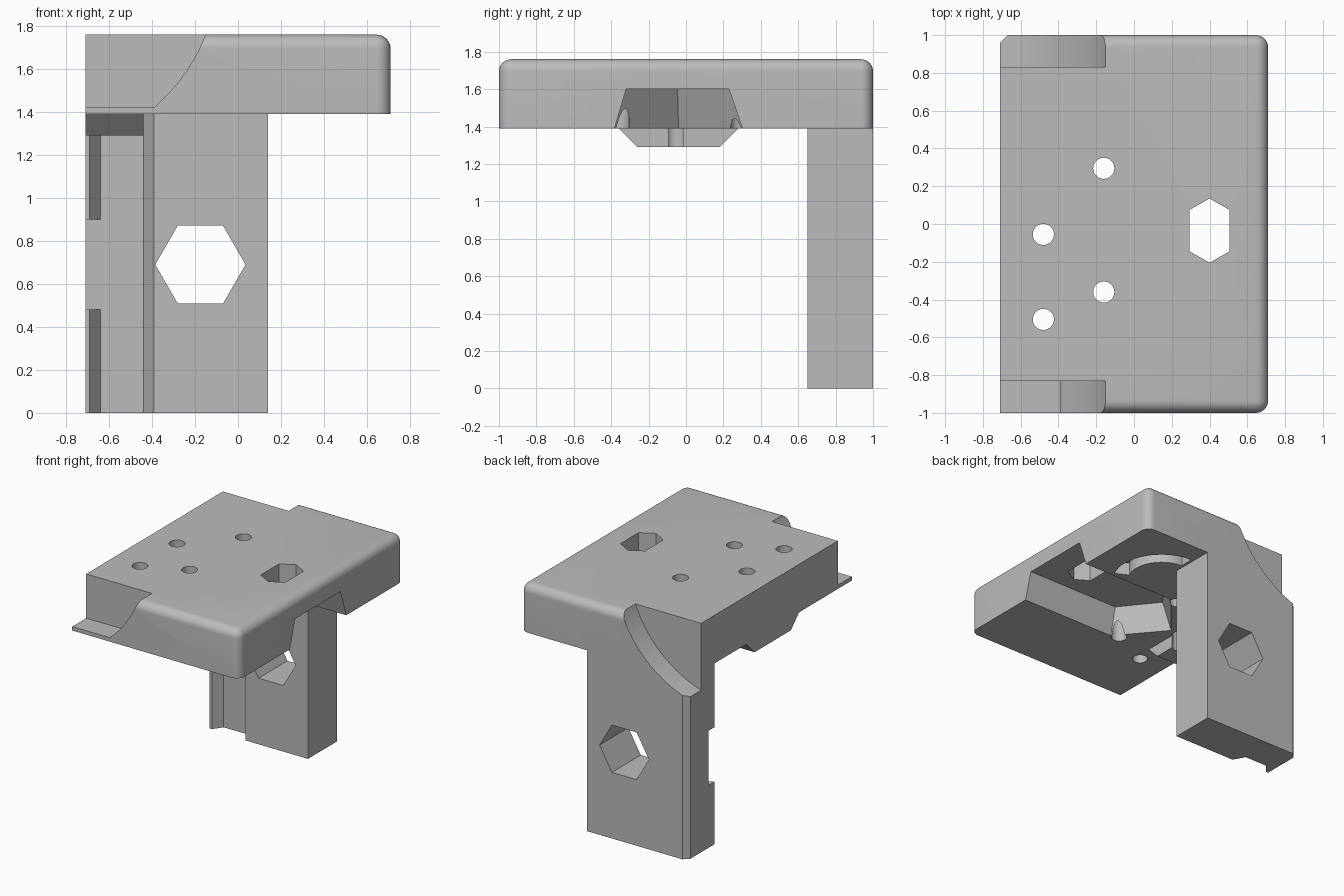
import bpy, bmesh, math
from mathutils import Vector

cube = bpy.data.objects.get("Cube")
if cube:
    bpy.data.objects.remove(cube, do_unlink=True)

grey = bpy.data.materials.new("plain grey")
grey.use_nodes = True
colour = (0.5, 0.5, 0.5, 1)
grey.diffuse_color = colour
grey.node_tree.nodes["Principled BSDF"].inputs["Base Color"].default_value = colour


def add_object(name, bm):
    bmesh.ops.recalc_face_normals(bm, faces=bm.faces)
    mesh = bpy.data.meshes.new(name)
    bm.to_mesh(mesh)
    bm.free()
    mesh.materials.append(grey)
    obj = bpy.data.objects.new(name, mesh)
    bpy.context.collection.objects.link(obj)
    return obj


def loft(name, lower, upper):
    """Solid between two matching loops of 3D points."""
    bm = bmesh.new()
    a = [bm.verts.new(p) for p in lower]
    b = [bm.verts.new(p) for p in upper]
    bm.faces.new(a)
    bm.faces.new(b)
    for i in range(len(a)):
        j = (i + 1) % len(a)
        bm.faces.new((a[i], a[j], b[j], b[i]))
    return add_object(name, bm)


def prism_z(name, outline, z0, z1):
    return loft(name, [(x, y, z0) for x, y in outline], [(x, y, z1) for x, y in outline])


def prism_y(name, outline, y0, y1):
    return loft(name, [(x, y0, z) for x, z in outline], [(x, y1, z) for x, z in outline])


def rect(x0, x1, y0, y1):
    return [(x0, y0), (x1, y0), (x1, y1), (x0, y1)]


def arc(cx, cy, r, start, end, steps):
    angles = [math.radians(start + (end - start) * i / steps) for i in range(steps + 1)]
    return [(cx + r * math.cos(t), cy + r * math.sin(t)) for t in angles]


def combine(target, tool, operation):
    mod = target.modifiers.new(tool.name, "BOOLEAN")
    mod.operation = operation
    mod.solver = "EXACT"
    mod.object = tool
    bpy.context.view_layer.objects.active = target
    bpy.ops.object.modifier_apply(modifier=mod.name)
    bpy.data.objects.remove(tool, do_unlink=True)


# Top slab, rounded along its top rim and the two corners at +x
SLAB, TOP = 1.39, 1.76
bracket = prism_z("bracket", rect(-0.71, 0.71, -1, 1), SLAB, TOP)
bm = bmesh.new()
bm.from_mesh(bracket.data)
rounded = []
for e in bm.edges:
    mid = (e.verts[0].co + e.verts[1].co) / 2
    on_rim = mid.z > TOP - 0.01 and mid.x > -0.5
    on_corner = mid.x > 0.7 and abs(mid.y) > 0.9 and mid.z > SLAB + 0.01
    if on_rim or on_corner:
        rounded.append(e)
bmesh.ops.bevel(bm, geom=rounded, offset=0.065, segments=8, profile=0.5, affect="EDGES")
bm.to_mesh(bracket.data)
bm.free()

# Rear leg with a stepped, lipped edge
leg = prism_z("leg", [(0.14, 0.65), (0.14, 1), (-0.67, 1), (-0.71, 0.96), (-0.71, 0.67),
                      (-0.69, 0.67), (-0.64, 0.74), (-0.44, 0.74), (-0.39, 0.65)], 0, 1.5)
combine(bracket, leg, "UNION")

# Tapered boss under the slab
boss = loft("boss", [(x, y, 1.29) for x, y in rect(-0.71, -0.44, -0.26, 0.18)],
            [(x, y, SLAB) for x, y in rect(-0.71, -0.44, -0.36, 0.28)])
combine(bracket, boss, "UNION")

# Gap in the leg lip
combine(bracket, prism_z("lip_gap", rect(-0.8, -0.635, 0.6, 0.74), 0.48, 0.9), "DIFFERENCE")

# Curved corner cuts, the front one leaving a thin flange
cx, cz, r = -0.96, 2.08, 0.87
for name, floor, y0, y1 in (("front_cut", 1.42, -1.1, -0.83), ("rear_cut", 1.0, 0.83, 1.1)):
    curve = [p for p in arc(cx, cz, r, -15, -75, 40) if p[1] > floor]
    if floor > 1.1:
        curve += [(-0.39, floor), (-0.8, floor)]
    outline = curve + [(curve[-1][0], 1.9), (curve[0][0], 1.9)]
    combine(bracket, prism_y(name, outline, y0, y1), "DIFFERENCE")

# Hexagonal hole through the leg
combine(bracket, prism_y("leg_hex", arc(-0.175, 0.69, 0.21, 0, 300, 5), 0.5, 1.1), "DIFFERENCE")

# Tapered channel with a pointed end, open at +x
low = [(0.8, -0.385), (0.8, 0.305), (-0.1, 0.305), (-0.39, -0.04), (-0.1, -0.385)]
high = [(0.8, -0.32), (0.8, 0.23), (-0.09, 0.23), (-0.31, -0.045), (-0.09, -0.32)]
channel = loft("channel", [(x, y, SLAB - 0.01) for x, y in low], [(x, y, 1.6) for x, y in high])
combine(bracket, channel, "DIFFERENCE")

# Long hexagonal slot in the slab
slot = [(0.4 + sx * 0.105, -0.035 + sy) for sx, sy in
        ((1, -0.11), (1, 0.11), (0, 0.17), (-1, 0.11), (-1, -0.11), (0, -0.17))]
combine(bracket, prism_z("slot", slot, 1.5, 1.9), "DIFFERENCE")

# Screw holes
for x, y in ((-0.16, 0.295), (-0.16, -0.36), (-0.48, -0.055), (-0.48, -0.505)):
    hole = prism_z("screw_hole", arc(x, y, 0.056, 0, 350, 35), 1.2, 1.9)
    combine(bracket, hole, "DIFFERENCE")

# Curved groove in the slab underside
groove = arc(0.15, 0.49, 0.35, -27, 88, 24) + arc(0.15, 0.49, 0.24, 88, -27, 24)
combine(bracket, prism_z("groove", groove, SLAB - 0.05, SLAB + 0.1), "DIFFERENCE")

# Smooth the rounded surfaces only
for o in bpy.context.selected_objects:
    o.select_set(False)
bracket.select_set(True)
bpy.context.view_layer.objects.active = bracket
bpy.ops.object.shade_smooth_by_angle(angle=math.radians(25))
